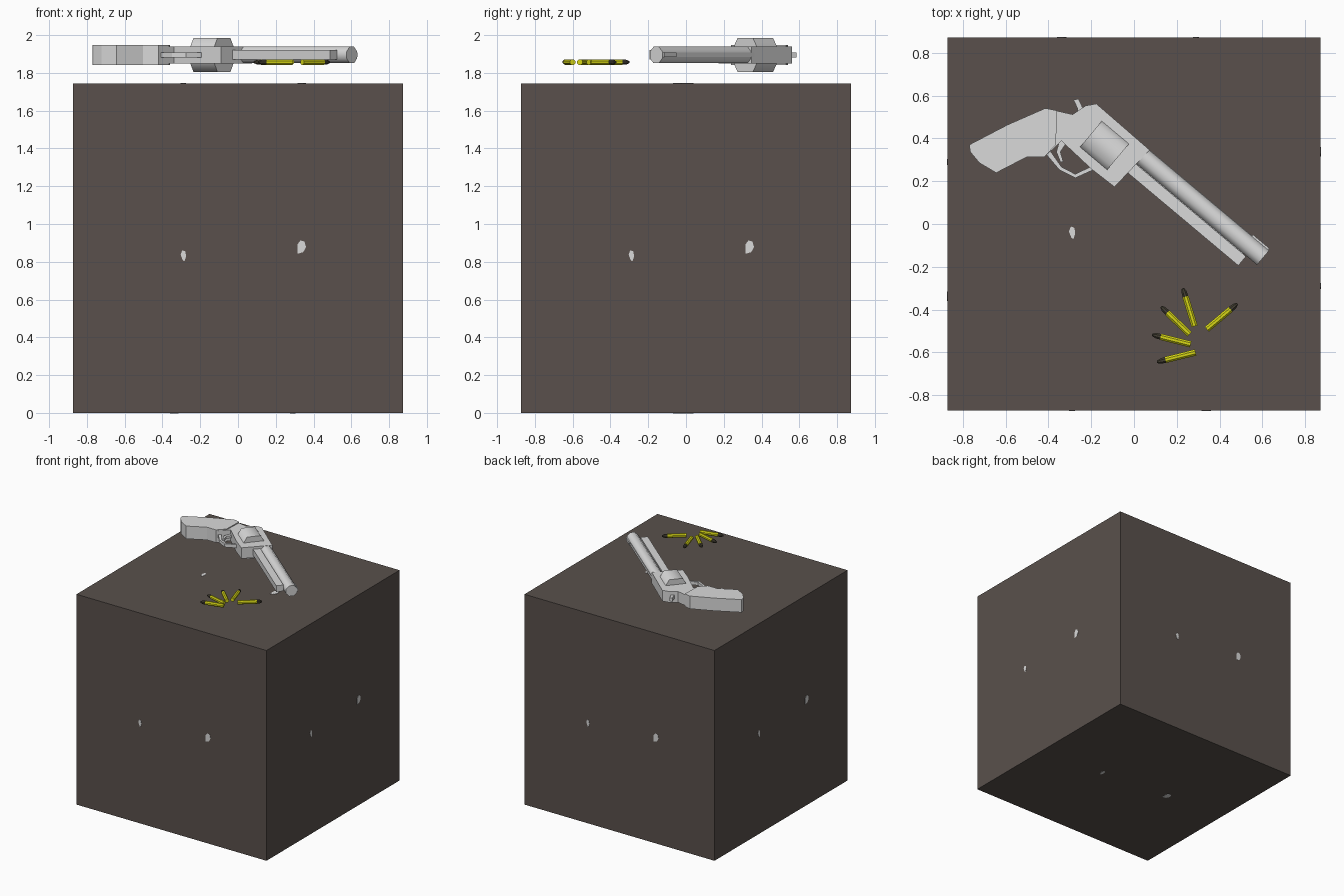
import bpy, bmesh, math
from mathutils import Matrix, Vector

if "Cube" in bpy.data.objects:
    bpy.data.objects.remove(bpy.data.objects["Cube"])


def material(name, r, g, b):
    m = bpy.data.materials.new(name)
    m.diffuse_color = (r, g, b, 1)
    m.use_nodes = True
    m.node_tree.nodes["Principled BSDF"].inputs["Base Color"].default_value = m.diffuse_color
    return m


STONE = material("dark brown", .10, .081, .072)
STEEL = material("light grey", .70, .70, .70)
BRASS = material("yellow", .68, .68, .008)
LEAD = material("dark lead", .055, .048, .032)

ZC = 1.895                                   # height of the gun's mid plane
ANGLE = math.radians(-40)                    # direction of the barrel
GUN = Matrix.Translation((-.138, .367, ZC)) @ Matrix.Rotation(ANGLE, 4, 'Z')


def finish(name, bm, mat, smooth=None):
    bmesh.ops.recalc_face_normals(bm, faces=bm.faces[:])
    me = bpy.data.meshes.new(name)
    bm.to_mesh(me)
    bm.free()
    me.materials.append(mat)
    ob = bpy.data.objects.new(name, me)
    bpy.context.collection.objects.link(ob)
    if smooth:
        bpy.ops.object.select_all(action='DESELECT')
        ob.select_set(True)
        bpy.context.view_layer.objects.active = ob
        bpy.ops.object.shade_smooth_by_angle(angle=math.radians(smooth))
    return ob


def plate(name, pts, half, mat=STEEL, mtx=Matrix.Translation((0, 0, ZC))):
    """Flat outline extruded both ways from its plane."""
    bm = bmesh.new()
    f = bm.faces.new([bm.verts.new((x, y, -half)) for x, y in pts])
    r = bmesh.ops.extrude_face_region(bm, geom=[f])
    vs = [v for v in r["geom"] if isinstance(v, bmesh.types.BMVert)]
    bmesh.ops.translate(bm, verts=vs, vec=(0, 0, 2 * half))
    bm.transform(mtx)
    return finish(name, bm, mat)


def rod(name, x0, x1, y, r0, r1, sides, turn, mtx, mat, smooth):
    """Round bar along local x."""
    bm = bmesh.new()
    bmesh.ops.create_cone(bm, cap_ends=True, segments=sides, radius1=r0,
                          radius2=r1, depth=x1 - x0)
    bm.transform(mtx @ Matrix.Translation(((x0 + x1) / 2, y, 0))
                 @ Matrix.Rotation(math.pi / 2, 4, 'Y')
                 @ Matrix.Rotation(math.radians(turn), 4, 'Z'))
    return finish(name, bm, mat, smooth)


def box(name, x0, x1, y0, y1, half):
    return plate(name, [(x0, y0), (x1, y0), (x1, y1), (x0, y1)], half, STEEL, GUN)


# Block
bm = bmesh.new()
bmesh.ops.create_cube(bm, size=1.745)
bmesh.ops.translate(bm, verts=bm.verts[:], vec=(0, 0, .8725))
finish("block", bm, STONE)

# Pale chips on every face of the block
big = [(.315, -.03), (.345, -.022), (.36, .005), (.352, .035), (.33, .04), (.315, .02)]
small = [(-.283, -.07), (-.275, -.045), (-.278, -.018), (-.295, -.012), (-.304, -.035), (-.292, -.065)]
middle = Matrix.Translation((0, 0, .8725))
out = Matrix.Translation((0, 0, .8735))
turns = [Matrix.Rotation(math.radians(90 * k), 4, 'Z') @ Matrix.Rotation(math.pi / 2, 4, 'X')
         for k in range(4)]
turns += [Matrix.Identity(4), Matrix.Rotation(math.pi, 4, 'Y')]
for i, t in enumerate(turns):
    for label, pts in (("large", big), ("small", small)):
        plate(f"{label}_chip_{i}", pts, .001, STEEL, middle @ t @ out)

# Grip, frame, guard, trigger and hammer
plate("grip", [(-.77, .37), (-.59, .464), (-.414, .541), (-.36, .53), (-.365, .37), (-.42, .312),
               (-.503, .312), (-.644, .239), (-.723, .286), (-.765, .337)], .053)
plate("frame", [(-.41, .54), (-.287, .512), (-.225, .553), (-.176, .562), (.073, .346),
                (-.091, .173), (-.199, .257), (-.339, .388), (-.41, .32)], .045)
plate("trigger_guard", [(-.41, .325), (-.349, .253), (-.274, .215), (-.19, .253),
                        (-.195, .272), (-.274, .233), (-.339, .267), (-.39, .34)], .014)
plate("trigger", [(-.345, .4), (-.315, .38), (-.344, .337), (-.33, .29), (-.344, .29),
                  (-.363, .337)], .01)
plate("hammer", [(-.283, .58), (-.26, .585), (-.238, .54), (-.24, .5), (-.265, .5),
                 (-.264, .54)], .014)

# Cylinder, barrel, rib, sight and rod housing
rod("cylinder", -.083, .083, 0, .105, .105, 6, 0, GUN, STEEL, 65)
rod("barrel", .15, .905, .074, .047, .047, 8, 22.5, GUN, STEEL, 50)
box("barrel_rib", .15, .88, .1, .12, .012)
box("front_sight", .8, .9, .1, .127, .012)
box("rod_housing", .15, .84, -.028, .028, .025)
box("barrel_web", .15, .82, .02, .05, .012)

# Cartridges: base position and heading
for i, (x, y, a) in enumerate([(.283, -.478, 107), (.26, -.515, 136), (.265, -.562, 166),
                               (.288, -.6, 194), (.34, -.492, 40)]):
    m = Matrix.Translation((x, y, 1.857)) @ Matrix.Rotation(math.radians(a), 4, 'Z')
    rod(f"case_{i}", 0, .145, 0, .016, .016, 8, 22.5, m, BRASS, None)
    rod(f"bullet_{i}", .145, .168, 0, .0145, .0135, 8, 22.5, m, LEAD, None)
    rod(f"bullet_tip_{i}", .168, .186, 0, .0135, .006, 8, 22.5, m, LEAD, None)
